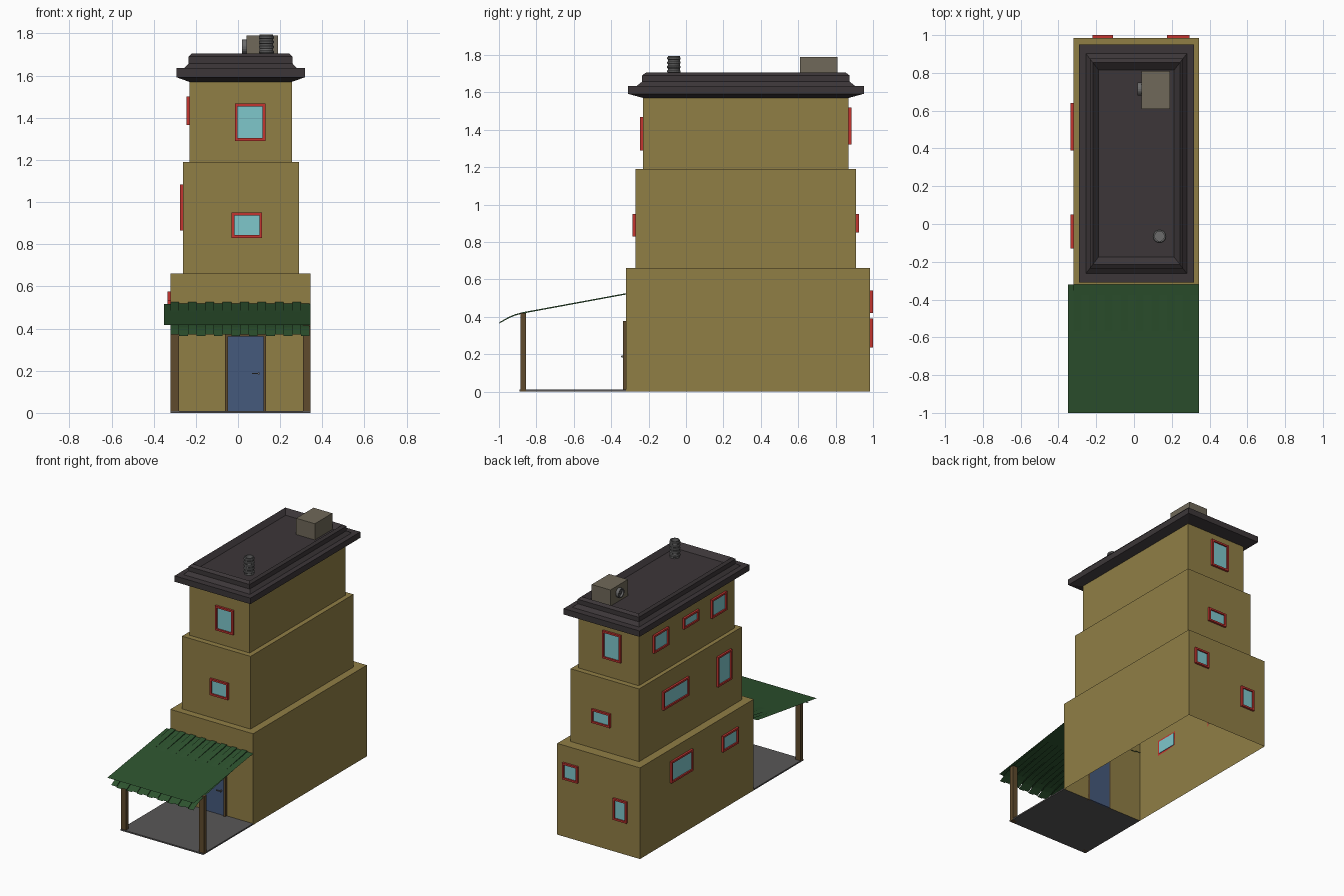
import bpy, bmesh, math
from mathutils import Vector

if "Cube" in bpy.data.objects:
    bpy.data.objects.remove(bpy.data.objects["Cube"])

def mat(name, r, g, b):
    m = bpy.data.materials.new(name)
    m.diffuse_color = (r, g, b, 1)
    m.use_nodes = True
    m.node_tree.nodes["Principled BSDF"].inputs["Base Color"].default_value = m.diffuse_color
    return m

WALL = mat("tan", .28, .21, .06)
ROOF = mat("charcoal", .045, .037, .04)
GREEN = mat("green", .026, .085, .028)
RED = mat("red", .55, .035, .03)
GLASS = mat("glass", .21, .57, .60)
BLUE = mat("blue", .06, .10, .20)
WOOD = mat("wood", .115, .07, .027)
STONE = mat("stone", .16, .14, .10)
STEEL = mat("steel", .15, .15, .15)
FLOOR = mat("floor", .10, .095, .095)

def finish(name, bm, m, fix=True):
    if fix:
        bmesh.ops.recalc_face_normals(bm, faces=bm.faces)
    me = bpy.data.meshes.new(name)
    bm.to_mesh(me)
    bm.free()
    me.materials.append(m)
    ob = bpy.data.objects.new(name, me)
    bpy.context.collection.objects.link(ob)
    return ob

def add_box(bm, lo, hi):
    lo, hi = Vector(lo), Vector(hi)
    vs = bmesh.ops.create_cube(bm, size=1)["verts"]
    for v in vs:
        v.co = (lo + hi) / 2 + v.co * (hi - lo)

def box(name, lo, hi, m):
    bm = bmesh.new()
    add_box(bm, lo, hi)
    return finish(name, bm, m)

def lathe(name, profile, origin, axis, m, n=20):
    """Spin (radius, height) pairs round an axis."""
    bm = bmesh.new()
    q = Vector(axis).to_track_quat('Z', 'Y')
    rings = [[bm.verts.new(Vector(origin) + q @ Vector((
        r * math.cos(2 * math.pi * i / n), r * math.sin(2 * math.pi * i / n), h)))
        for i in range(n)] for r, h in profile]
    for a, b in zip(rings, rings[1:]):
        for i in range(n):
            bm.faces.new((a[i], a[(i + 1) % n], b[(i + 1) % n], b[i]))
    bm.faces.new(rings[0])
    bm.faces.new(rings[-1])
    return finish(name, bm, m)

# Stepped storeys: x0, x1, y0, y1, z0, z1 (hollow, open underneath)
TIERS = [(-.32, .345, -.32, .985, 0, .662),
         (-.26, .29, -.27, .91, .662, 1.19),
         (-.23, .255, -.23, .87, 1.19, 1.575)]
for name, (x0, x1, y0, y1, z0, z1) in zip(("ground_floor", "middle_floor", "top_floor"), TIERS):
    bm = bmesh.new()
    add_box(bm, (x0, y0, z0), (x1, y1, z1))
    bm.normal_update()
    bmesh.ops.delete(bm, geom=[f for f in bm.faces if f.normal.z < -.5], context='FACES')
    finish(name, bm, WALL, False)

# Roof: rectangular loops at (offset from top wall, height)
x0, x1, y0, y1 = TIERS[2][:4]
bm = bmesh.new()
loops = []
for o, z in [(0, 1.57), (.062, 1.592), (.062, 1.635), (.025, 1.635), (.004, 1.657),
             (.004, 1.69), (-.012, 1.705), (-.042, 1.672)]:
    loops.append([bm.verts.new(p) for p in ((x0 - o, y0 - o * 1.3, z), (x1 + o, y0 - o * 1.3, z),
                                            (x1 + o, y1 + o * 1.3, z), (x0 - o, y1 + o * 1.3, z))])
for a, b in zip(loops, loops[1:]):
    for i in range(4):
        bm.faces.new((a[i], a[(i + 1) % 4], b[(i + 1) % 4], b[i]))
bm.faces.new(loops[0])
bm.faces.new(loops[-1])
finish("roof", bm, ROOF)

# Windows: side, wall position, u0, u1, z0, z1 (u runs along the wall)
def window(name, side, wall, u0, u1, z0, z1, t=.013):
    def place(u, d, z):
        return {"front": (u, wall - d, z), "back": (u, wall + d, z), "left": (wall - d, u, z)}[side]

    def span(bm, a, b, c, d, near, far):
        p, q = place(a, near, c), place(b, far, d)
        add_box(bm, [min(s) for s in zip(p, q)], [max(s) for s in zip(p, q)])
    bm = bmesh.new()
    for r in ((u0, u0 + t, z0, z1), (u1 - t, u1, z0, z1),
              (u0 + t, u1 - t, z0, z0 + t), (u0 + t, u1 - t, z1 - t, z1)):
        span(bm, *r, 0, .015)
    finish(name + "_frame", bm, RED)
    bm = bmesh.new()
    span(bm, u0 + t, u1 - t, z0 + t, z1 - t, -.004, .005)
    finish(name + "_glass", bm, GLASS)

WINDOWS = [("front", -.23, -.015, .13, 1.29, 1.467), ("front", -.27, -.03, .115, .83, .95),
           ("back", .985, -.22, -.11, .235, .39), ("back", .985, .175, .295, .42, .54),
           ("back", .91, -.035, .115, .85, .95), ("back", .87, -.09, .055, 1.32, 1.52),
           ("left", -.32, .39, .64, .42, .575), ("left", -.32, -.13, .05, .42, .535),
           ("left", -.26, .35, .645, .935, 1.07), ("left", -.26, -.14, .02, .865, 1.083),
           ("left", -.23, .54, .71, 1.365, 1.495), ("left", -.23, .195, .367, 1.41, 1.49),
           ("left", -.23, -.125, .046, 1.365, 1.5)]
for i, w in enumerate(WINDOWS):
    window(f"window_{i + 1}", *w)

# Door with frame and lever handle
box("door", (-.05, -.328, 0), (.12, -.316, .362), BLUE)
bm = bmesh.new()
add_box(bm, (-.062, -.337, 0), (-.048, -.32, .378))
add_box(bm, (.12, -.337, 0), (.134, -.32, .378))
add_box(bm, (-.048, -.337, .362), (.12, -.32, .378))
finish("door_frame", bm, WOOD)
bm = bmesh.new()
add_box(bm, (.095, -.345, .182), (.103, -.327, .192))
add_box(bm, (.067, -.347, .184), (.103, -.341, .19))
finish("door_handle", bm, STEEL)

# Porch floor and posts
box("porch_floor", (-.32, -.89, 0), (.345, -.32, .01), FLOOR)
for name, a, b in (("left", -.32, -.28), ("right", .308, .345)):
    box(name + "_porch_post", (a, -.885, 0), (b, -.855, .42), WOOD)

# Canopy: flat sheet crossed by overlapping tilted strips that droop at the front
bm = bmesh.new()
bm.faces.new([bm.verts.new(p) for p in ((-.35, -1, .417), (.345, -1, .417),
                                        (.345, -.32, .517), (-.35, -.32, .517))])
finish("canopy_sheet", bm, GREEN, False)
bm = bmesh.new()
N, W = 8, .0825
for i in range(N):
    xa = -.32 + i * W
    for a, b, da, db in ((xa, xa + W * .5, .004, .004), (xa + W * .5, xa + W, -.003, -.003),
                         (xa + W * .5, xa + W * .5, .004, -.003)):
        rows = [[bm.verts.new((x, y, z + d)) for x, d in ((a, da), (b, db))]
                for y, z in ((-.998, .367), (-.95, .394), (-.915, .409), (-.875, .42), (-.315, .523))]
        for p, q in zip(rows, rows[1:]):
            bm.faces.new((p[0], p[1], q[1], q[0]))
finish("canopy_strips", bm, GREEN, False)

# Rooftop ventilation box with round fan on its left side
box("vent_box", (.04, .61, 1.67), (.19, .81, 1.79), STONE)
lathe("vent_fan", [(.034, 0), (.034, .022), (.026, .022), (.026, .008), (.01, .008), (.01, .016)],
      (.04, .715, 1.737), (-1, 0, 0), STEEL)

# Ribbed open flue pipe
prof = [(.032, 0)]
for k in range(5):
    z = .012 + k * .023
    prof += [(.032, z), (.036, z + .004), (.036, z + .011), (.032, z + .015)]
prof += [(.032, .125), (.025, .125), (.025, .03)]
lathe("flue_pipe", prof, (.135, -.065, 1.67), (0, 0, 1), STEEL)
